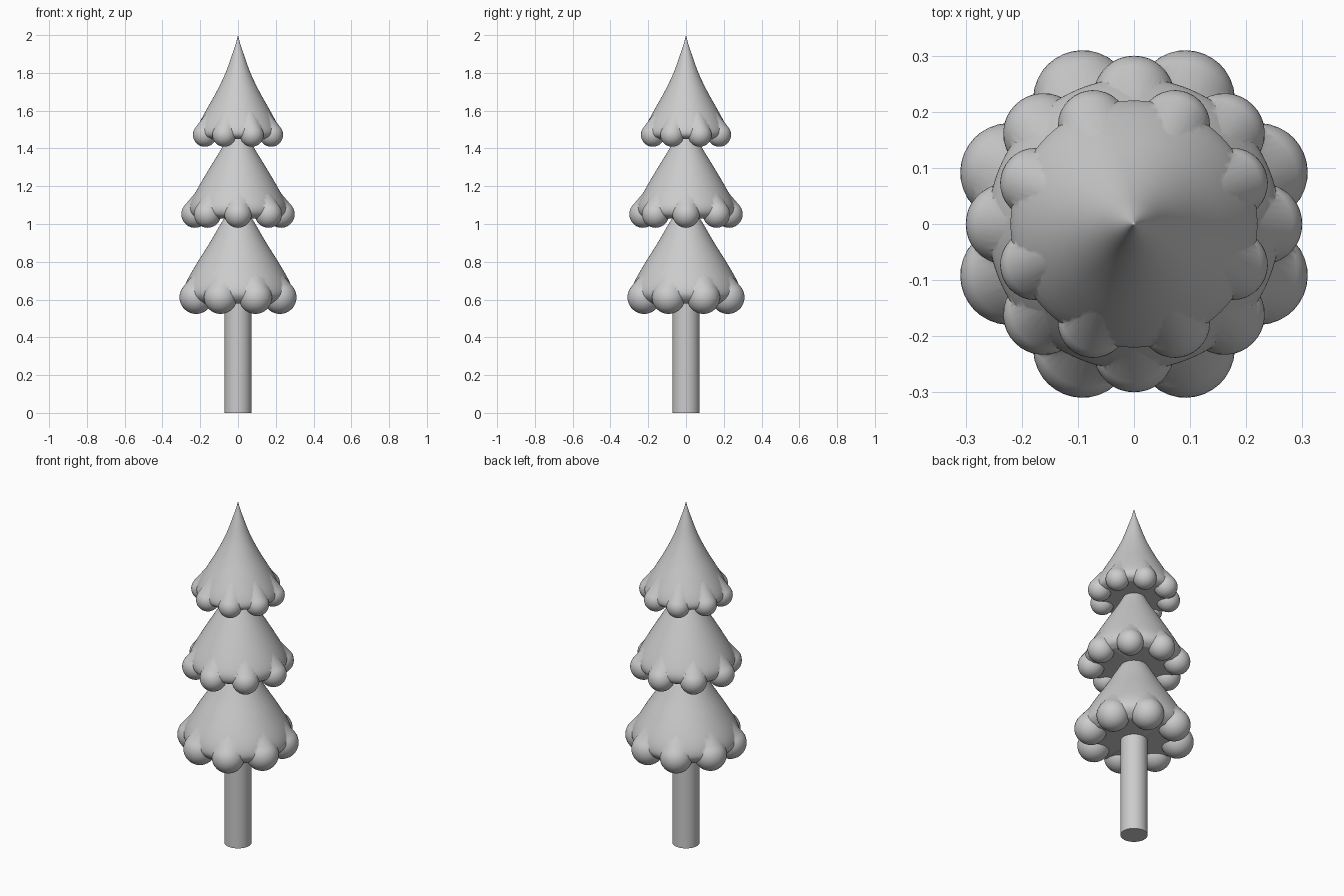
import bpy, bmesh
from math import pi, cos, sin, asin
from mathutils import Vector, Matrix

if "Cube" in bpy.data.objects:
    bpy.data.objects.remove(bpy.data.objects["Cube"])


def smooth(ob, angle):
    bpy.ops.object.select_all(action='DESELECT')
    ob.select_set(True)
    bpy.context.view_layer.objects.active = ob
    bpy.ops.object.shade_smooth_by_angle(angle=angle)


def curve_through(pts, n=4):
    # smooth curve through the profile points
    p = [Vector(q) for q in pts]
    p = [p[0] * 2 - p[1]] + p + [p[-1] * 2 - p[-2]]
    out = []
    for a, b, c, d in zip(p, p[1:], p[2:], p[3:]):
        for i in range(n):
            t = i / n
            out.append(0.5 * (2 * b + (c - a) * t + (2 * a - 5 * b + 4 * c - d) * t**2
                              + (3 * b - a - 3 * c + d) * t**3))
    return out + [p[-2]]


def lathe(profile, name, seg=96, matrix=Matrix.Identity(4)):
    # closed solid of revolution about z
    bm = bmesh.new()
    rings = []
    for r, z in profile:
        if r < 1e-5:
            rings.append([bm.verts.new((0, 0, z))] * seg)
        else:
            rings.append([bm.verts.new((r * cos(2 * pi * i / seg), r * sin(2 * pi * i / seg), z))
                          for i in range(seg)])
    for lo, hi in zip(rings, rings[1:]):
        for i in range(seg):
            j = (i + 1) % seg
            bm.faces.new(list(dict.fromkeys((lo[i], lo[j], hi[j], hi[i]))))
    for ring in (rings[0], rings[-1]):
        if ring[0] is not ring[1]:
            bm.faces.new(ring)
    bmesh.ops.transform(bm, matrix=matrix, verts=bm.verts)
    bmesh.ops.recalc_face_normals(bm, faces=bm.faces)
    me = bpy.data.meshes.new(name)
    bm.to_mesh(me)
    bm.free()
    ob = bpy.data.objects.new(name, me)
    bpy.context.collection.objects.link(ob)
    return ob


def lobe(name, ring_r, zc, r, angle, slope):
    # drooping lobe: a ball tapering upward into the cone
    centre, n = Vector((ring_r, 0, zc)), Vector((1, 0, slope)).normalized()
    small = r * 0.45
    axis = Vector((-slope, 0, 1)).normalized() * r * 1.9 + n * (r * 0.68 - small)
    d = axis.length
    a = asin((r - small) / d)
    lo = [-pi / 2 + (a + pi / 2) * i / 14 for i in range(15)]
    hi = [a + (pi / 2 - a) * i / 6 for i in range(7)]
    prof = [(r * cos(t), r * sin(t)) for t in lo] + [(small * cos(t), d + small * sin(t)) for t in hi]
    turn = axis.to_track_quat('Z', 'Y').to_matrix().to_4x4()
    place = Matrix.Rotation(angle, 4, 'Z') @ Matrix.Translation(centre) @ turn
    return lathe(prof, name, 32, place)


def tier(name, profile, ring_r, zc, r, offset, slope):
    # cone body joined with eight lobes round its hem
    body = lathe(curve_through(profile), name)
    for k in range(8):
        ball = lobe(name + "_lobe", ring_r, zc, r, (k + offset) * pi / 4, slope)
        mod = body.modifiers.new("union", 'BOOLEAN')
        mod.operation, mod.solver, mod.object = 'UNION', 'EXACT', ball
        bpy.context.view_layer.objects.active = body
        bpy.ops.object.modifier_apply(modifier=mod.name)
        bpy.data.objects.remove(ball)
    smooth(body, pi / 4)


# trunk
smooth(lathe([(0.072, 0), (0.072, 0.58)], "trunk", 48), pi / 6)

# foliage tiers
tier("lower_foliage", [(0.06, 1.05), (0.092, 1.0), (0.15, 0.9), (0.213, 0.8), (0.27, 0.7),
                       (0.288, 0.64), (0.275, 0.605), (0.24, 0.578)],
     0.24, 0.612, 0.088, 0.5, 0.6)
tier("middle_foliage", [(0.05, 1.47), (0.087, 1.4), (0.148, 1.3), (0.207, 1.2), (0.25, 1.12),
                        (0.26, 1.08), (0.25, 1.05), (0.22, 1.03)],
     0.228, 1.052, 0.072, 0.0, 0.6)
tier("top_foliage", [(0, 2.0), (0.013, 1.95), (0.03, 1.9), (0.066, 1.8), (0.114, 1.7),
                     (0.17, 1.6), (0.207, 1.53), (0.22, 1.49), (0.212, 1.465), (0.185, 1.45)],
     0.19, 1.472, 0.063, 0.5, 0.55)
